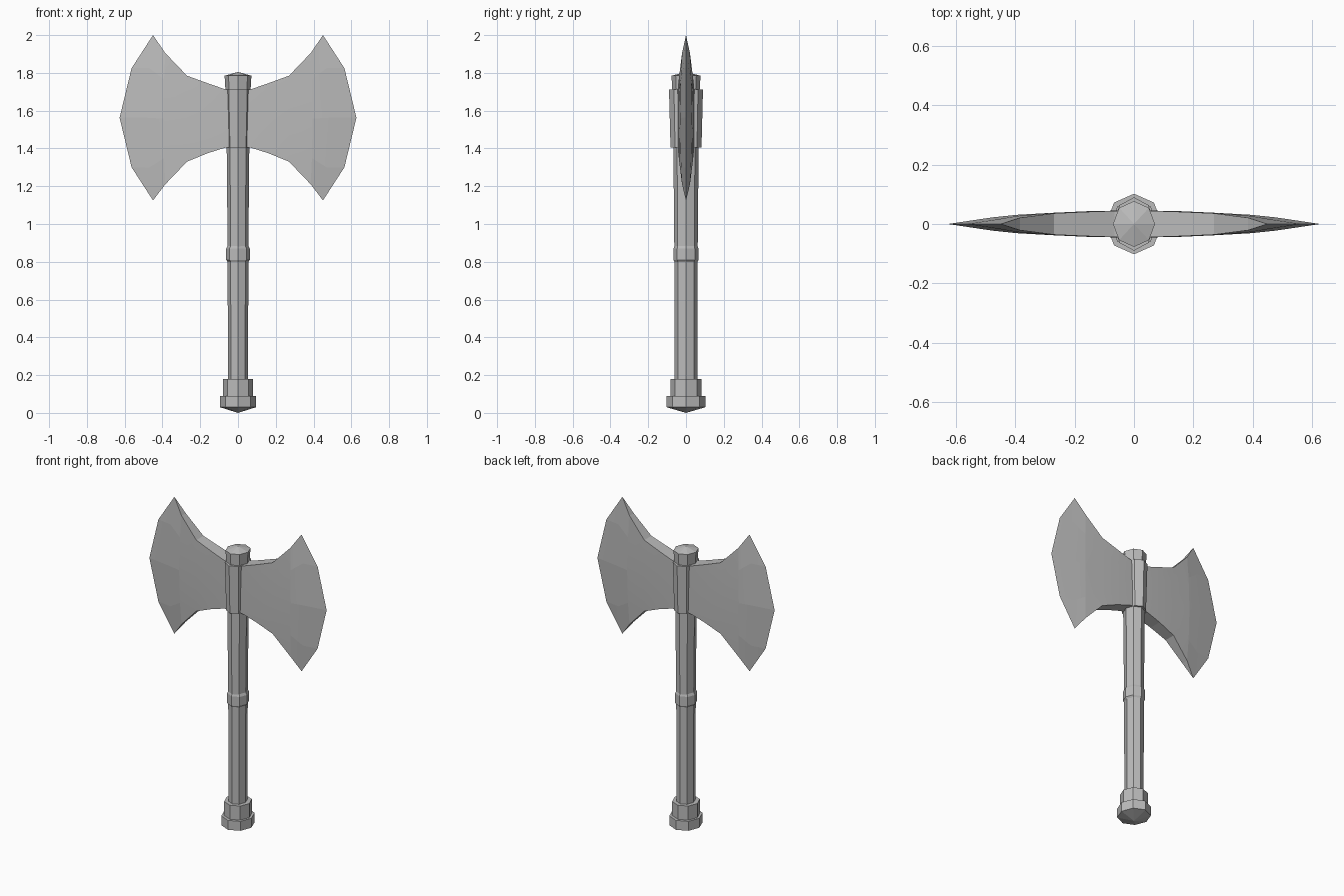
import bpy
import bmesh
from math import cos, sin, pi, radians

cube = bpy.data.objects.get("Cube")
if cube:
    bpy.data.objects.remove(cube)

grey = bpy.data.materials.new("grey_metal")
grey.use_nodes = True
colour = (0.5, 0.5, 0.5, 1)
grey.diffuse_color = colour
grey.node_tree.nodes["Principled BSDF"].inputs["Base Color"].default_value = colour


def finish(bm, name):
    bmesh.ops.remove_doubles(bm, verts=bm.verts, dist=0.0005)
    bmesh.ops.recalc_face_normals(bm, faces=bm.faces)
    mesh = bpy.data.meshes.new(name)
    bm.to_mesh(mesh)
    bm.free()
    mesh.materials.append(grey)
    obj = bpy.data.objects.new(name, mesh)
    bpy.context.collection.objects.link(obj)
    return obj


def lathe(name, profile, sides=8):
    """Eight-sided stack of (x radius, y radius, z) rings, closed at both ends."""
    bm = bmesh.new()
    rings = [[bm.verts.new((rx * cos(2 * pi * i / sides), ry * sin(2 * pi * i / sides), z))
              for i in range(sides)] for rx, ry, z in profile]
    for a, b in zip(rings, rings[1:]):
        for i in range(sides):
            j = (i + 1) % sides
            bm.faces.new((a[i], a[j], b[j], b[i]))
    for ring, (rx, ry, z) in ((rings[0], profile[0]), (rings[-1], profile[-1])):
        if rx > 0:
            bm.faces.new(ring)
    return finish(bm, name)


# Handle parts from bottom to top
lathe("pommel", [(0, 0, 0), (0.095, 0.102, 0.03), (0.095, 0.102, 0.09)])
lathe("pommel_collar", [(0.08, 0.083, 0.085), (0.08, 0.083, 0.18)])
lathe("shaft", [(0.053, 0.06, 0.17), (0.055, 0.061, 0.8), (0.055, 0.062, 0.88),
                (0.06, 0.067, 1.42)])
lathe("grip_ring", [(0.055, 0.061, 0.8), (0.063, 0.066, 0.81), (0.063, 0.066, 0.87),
                    (0.055, 0.061, 0.885)])
lathe("head_socket", [(0.06, 0.082, 1.405), (0.069, 0.09, 1.712)])
lathe("top_cap", [(0.066, 0.072, 1.7), (0.071, 0.077, 1.785), (0, 0, 1.805)])

# Double blade: columns of (x, top, bottom, bulge, rim half thickness, middle half thickness)
columns = [
    (0, 1.705, 1.41, 0, 0.045, 0.045),
    (0.065, 1.712, 1.405, 0, 0.044, 0.045),
    (0.16, 1.745, 1.375, 0, 0.041, 0.043),
    (0.27, 1.785, 1.33, 0, 0.036, 0.038),
    (0.385, 1.905, 1.21, 0.01, 0.021, 0.031),
    (0.45, 2.0, 1.125, 0.03, 0, 0.022),
    (0.45, 2.0, 1.125, 0.177, 0, 0),
]
rows = (-1, -0.6, 0, 0.6, 1)
bm = bmesh.new()
sheets = []
for side in (-1, 1):
    sheet = []
    for x, top, bottom, bulge, rim, mid in columns:
        sheet.append([bm.verts.new((x + bulge * (1 - t * t),
                                    side * (mid + (rim - mid) * t * t),
                                    (top + bottom) / 2 + t * (top - bottom) / 2))
                      for t in rows])
    sheets.append(sheet)
    for a, b in zip(sheet, sheet[1:]):
        for i in range(len(rows) - 1):
            bm.faces.new((a[i], b[i], b[i + 1], a[i + 1]))
# Upper and lower rims join the two sheets
front, back = sheets
for c in range(len(columns) - 1):
    for r in (0, -1):
        bm.faces.new((front[c][r], front[c + 1][r], back[c + 1][r], back[c][r]))
blade = finish(bm, "double_blade")
mirror = blade.modifiers.new("mirror", "MIRROR")
mirror.use_axis = (True, False, False)

# Gentle shading across the shallow blade facets
bpy.ops.object.select_all(action="DESELECT")
blade.select_set(True)
bpy.context.view_layer.objects.active = blade
bpy.ops.object.shade_smooth_by_angle(angle=radians(3))
